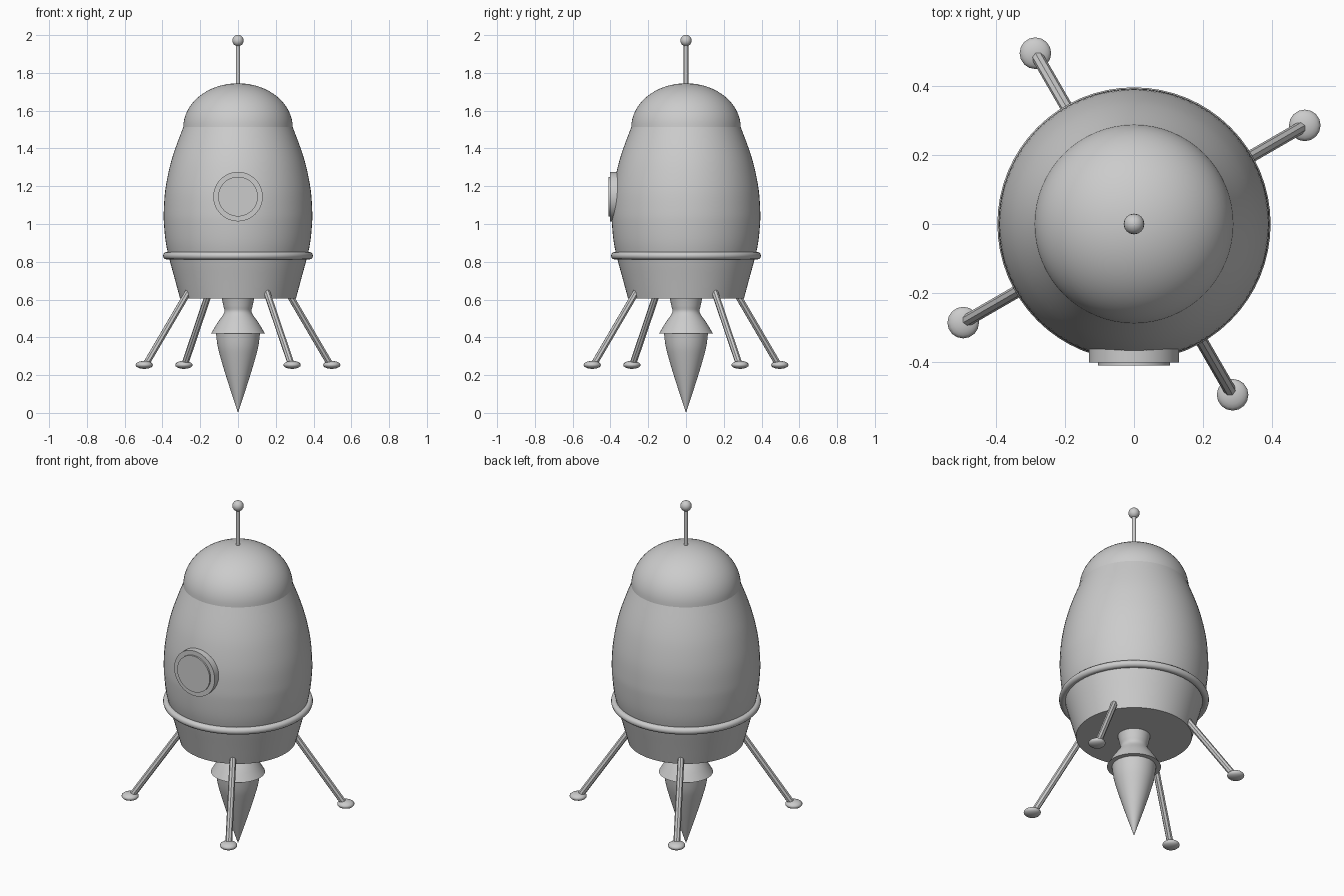
import bpy, bmesh, math
from mathutils import Vector

if "Cube" in bpy.data.objects:
    bpy.data.objects.remove(bpy.data.objects["Cube"])

grey = bpy.data.materials.new("plain_grey")
grey.diffuse_color = (0.6, 0.6, 0.6, 1)
grey.use_nodes = True
grey.node_tree.nodes["Principled BSDF"].inputs["Base Color"].default_value = grey.diffuse_color


def add_object(name, bm, angle=40):
    bmesh.ops.remove_doubles(bm, verts=bm.verts, dist=1e-5)
    bmesh.ops.recalc_face_normals(bm, faces=bm.faces)
    mesh = bpy.data.meshes.new(name)
    bm.to_mesh(mesh)
    bm.free()
    mesh.materials.append(grey)
    ob = bpy.data.objects.new(name, mesh)
    bpy.context.collection.objects.link(ob)
    bpy.ops.object.select_all(action='DESELECT')
    ob.select_set(True)
    bpy.context.view_layer.objects.active = ob
    bpy.ops.object.shade_smooth_by_angle(angle=math.radians(angle))
    return ob


def smooth_profile(pts, steps=4):
    """Catmull-Rom curve through (radius, z) points."""
    p = [Vector(q) for q in pts]
    p = [2 * p[0] - p[1]] + p + [2 * p[-1] - p[-2]]
    out = []
    for i in range(1, len(p) - 2):
        a, b, c, d = p[i - 1:i + 3]
        for k in range(steps):
            t = k / steps
            out.append(0.5 * (2 * b + (c - a) * t + (2 * a - 5 * b + 4 * c - d) * t * t
                              + (3 * b - a - 3 * c + d) * t ** 3))
    return out + [p[-2]]


def lathe(name, profile, sides=64, angle=40):
    """Revolve a (radius, z) profile and close open ends with caps."""
    bm = bmesh.new()
    rings = []
    for r, z in profile:
        if r < 1e-5:
            rings.append([bm.verts.new((0, 0, z))] * sides)
        else:
            rings.append([bm.verts.new((r * math.cos(2 * math.pi * i / sides),
                                        r * math.sin(2 * math.pi * i / sides), z))
                          for i in range(sides)])
    for lo, hi in zip(rings, rings[1:]):
        for i in range(sides):
            j = (i + 1) % sides
            bm.faces.new(list(dict.fromkeys((lo[i], lo[j], hi[j], hi[i]))))
    for ring in (rings[0], rings[-1]):
        if ring[0] != ring[1]:
            bm.faces.new(ring)
    return add_object(name, bm, angle)


def rod(name, a, b, radius, sides, angle=30):
    a, b = Vector(a), Vector(b)
    bm = bmesh.new()
    bmesh.ops.create_cone(bm, cap_ends=True, segments=sides, radius1=radius,
                          radius2=radius, depth=(b - a).length)
    rot = (b - a).to_track_quat('Z', 'Y').to_matrix()
    for v in bm.verts:
        v.co = rot @ v.co + (a + b) / 2
    return add_object(name, bm, angle)


def ball(name, centre, rx, rz, seg=16, rings=10):
    bm = bmesh.new()
    bmesh.ops.create_uvsphere(bm, u_segments=seg, v_segments=rings, radius=1)
    for v in bm.verts:
        v.co = Vector((v.co.x * rx, v.co.y * rx, v.co.z * rz)) + Vector(centre)
    return add_object(name, bm, 60)


# Hull
lathe("hull", smooth_profile([(0.307, 0.606), (0.335, 0.71), (0.362, 0.81), (0.382, 0.90),
                              (0.392, 1.0), (0.393, 1.07), (0.385, 1.18), (0.362, 1.30),
                              (0.332, 1.40), (0.285, 1.525)]))

# Nose dome
lathe("nose_dome", [(0.29 * math.cos(t), 1.51 + 0.235 * math.sin(t))
                    for t in [math.pi / 2 * i / 16 for i in range(16)]] + [(0, 1.745)])

# Belt ring around the hull
bpy.ops.mesh.primitive_torus_add(location=(0, 0, 0.832), major_radius=0.377, minor_radius=0.02,
                                 major_segments=64, minor_segments=12)
belt = bpy.context.object
belt.name = "belt_ring"
belt.data.materials.append(grey)
bpy.ops.object.shade_smooth_by_angle(angle=math.radians(60))

# Antenna
rod("antenna_mast", (0, 0, 1.72), (0, 0, 1.96), 0.012, 10, 40)
ball("antenna_ball", (0, 0, 1.971), 0.03, 0.03)

# Porthole
rod("porthole_frame", (0, -0.33, 1.145), (0, -0.402, 1.145), 0.131, 48)
rod("porthole_glass", (0, -0.38, 1.145), (0, -0.411, 1.145), 0.105, 48)

# Engine bell and flame
lathe("engine_bell", smooth_profile([(0.143, 0.42), (0.108, 0.478), (0.073, 0.53),
                                     (0.077, 0.565), (0.087, 0.61)]))
lathe("flame", smooth_profile([(0.0, 0.0), (0.033, 0.1), (0.065, 0.2), (0.096, 0.305),
                               (0.109, 0.36), (0.117, 0.425)]), 48)

# Four splayed legs with round feet
for i in range(4):
    a = math.radians(30 + 90 * i)
    c, s = math.cos(a), math.sin(a)
    rod(f"leg_{i + 1}", (0.56 * c, 0.56 * s, 0.262), (0.303 * c, 0.303 * s, 0.642), 0.018, 8)
    ball(f"foot_{i + 1}", (0.573 * c, 0.573 * s, 0.254), 0.046, 0.021)
